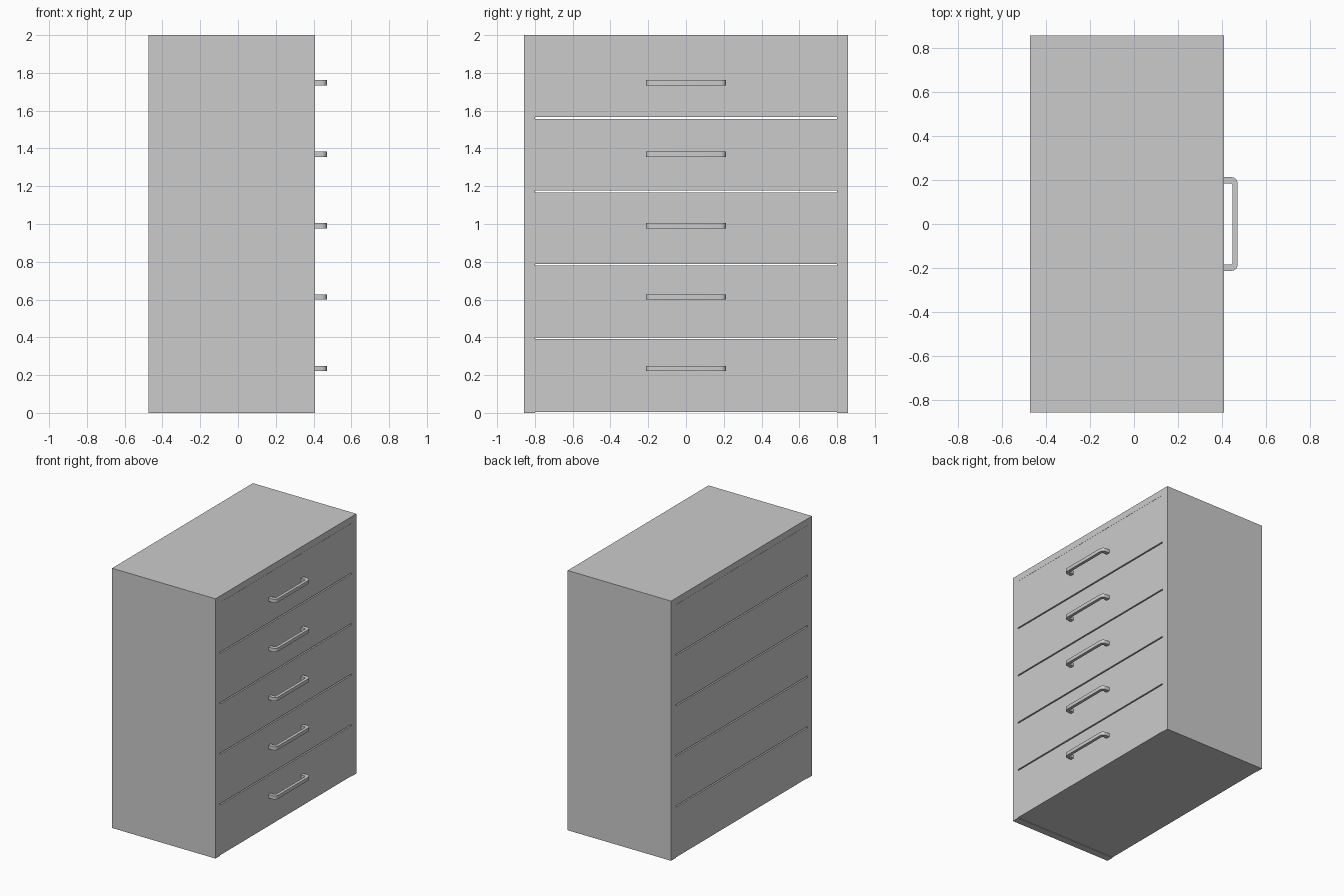
import bpy, bmesh, math
from mathutils import Matrix

if "Cube" in bpy.data.objects:
    bpy.data.objects.remove(bpy.data.objects["Cube"])

X0, X1 = -0.473, 0.408      # back and front of the body
Y, YI = 0.857, 0.80         # outer and inner half width
TOP = 1.95                  # underside of the top panel


def prism(name, outline, vec):
    """Extrude a closed 3D outline along vec."""
    bm = bmesh.new()
    face = bm.faces.new([bm.verts.new(p) for p in outline])
    ext = bmesh.ops.extrude_face_region(bm, geom=[face])
    verts = [g for g in ext["geom"] if isinstance(g, bmesh.types.BMVert)]
    bmesh.ops.translate(bm, verts=verts, vec=vec)
    bmesh.ops.recalc_face_normals(bm, faces=bm.faces)
    mesh = bpy.data.meshes.new(name)
    bm.to_mesh(mesh)
    bm.free()
    obj = bpy.data.objects.new(name, mesh)
    bpy.context.collection.objects.link(obj)
    return obj


def rect(x0, x1, y, z):
    return [(x0, -y, z), (x1, -y, z), (x1, y, z), (x0, y, z)]


def corner(cx, cy, r, steps=5):
    """Quarter arc from +x direction to +y direction."""
    return [(cx + r * math.cos(a), cy + r * math.sin(a))
            for a in (math.pi / 2 * i / steps for i in range(steps + 1))]


# Case: two sides and a top as one arch
arch = [(-Y, 0), (-Y, 2), (Y, 2), (Y, 0), (YI, 0), (YI, TOP), (-YI, TOP), (-YI, 0)]
prism("case", [(X0, y, z) for y, z in arch], (X1 - X0, 0, 0))

# Handle outline: half of a rounded bracket, mirrored in y
outer = corner(0.441, 0.183, 0.030) + [(X1 - 0.002, 0.213)]
inner = [(X1 - 0.002, 0.184)] + corner(0.438, 0.174, 0.010)[::-1]
half = outer + inner
bracket = half + [(x, -y) for x, y in reversed(half)]

# Five drawers with narrow through gaps, each with a handle
for i in range(5):
    z0 = 0.004 if i == 0 else 0.389 * i + 0.011
    z1 = 0.389 * (i + 1) + 0.001
    if i == 4:
        z1 = TOP - 0.001
    prism(f"drawer_{i + 1}", rect(X0, X1, YI, z0), (0, 0, z1 - z0))
    zc = 0.234 + 0.3785 * i
    handle = prism(f"handle_{i + 1}", [(x, y, zc - 0.0135) for x, y in bracket], (0, 0, 0.027))
    bpy.ops.object.select_all(action='DESELECT')
    handle.select_set(True)
    bpy.context.view_layer.objects.active = handle
    bpy.ops.object.shade_smooth_by_angle(angle=math.radians(30))
